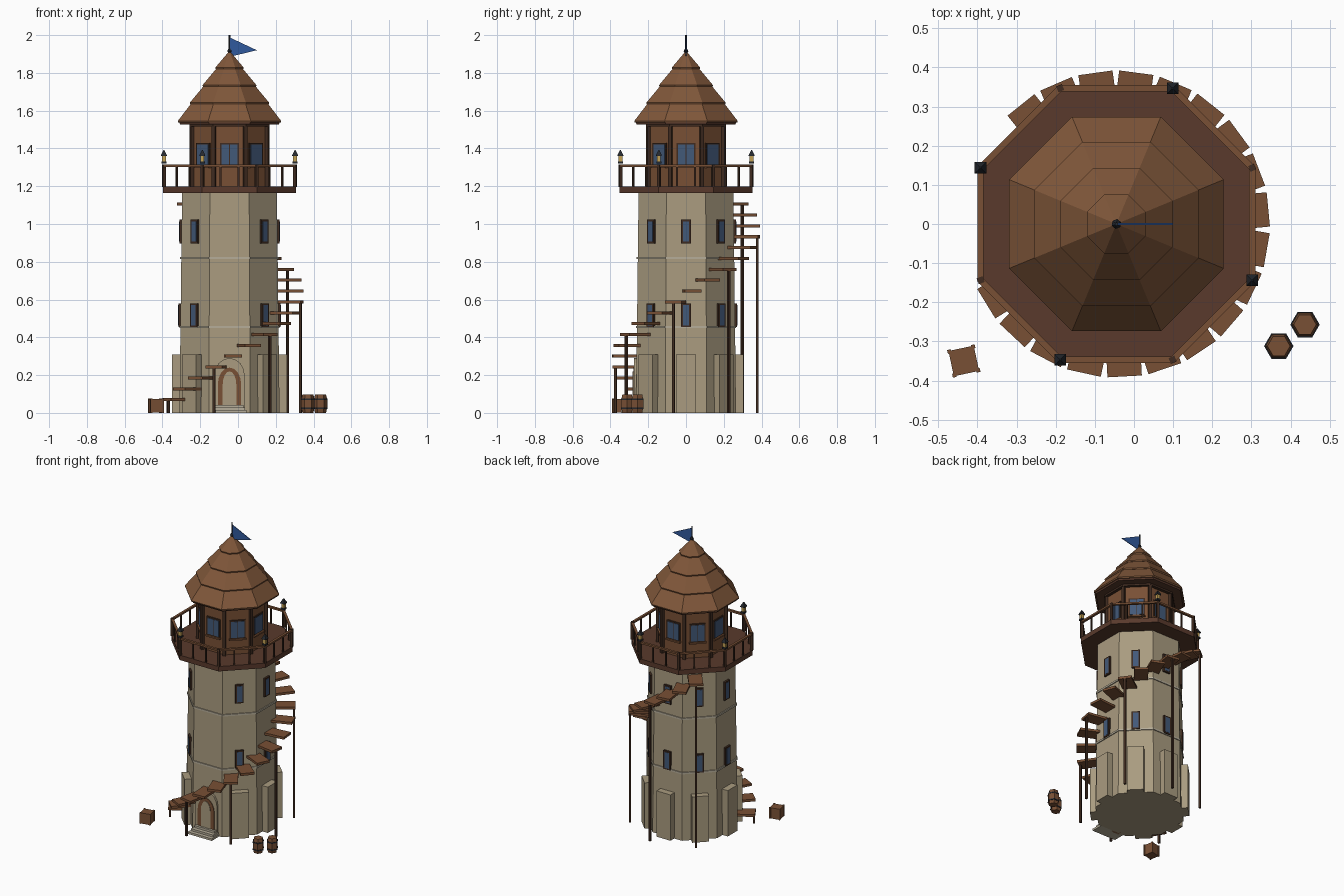
import bpy, bmesh, math
from mathutils import Matrix, Vector

if "Cube" in bpy.data.objects:
    bpy.data.objects.remove(bpy.data.objects["Cube"], do_unlink=True)

COLOURS = {
    "stone": (.40, .33, .215), "pale stone": (.47, .42, .32), "roof tile": (.215, .095, .042),
    "wood": (.19, .08, .035), "deck wood": (.10, .042, .025), "dark timber": (.05, .024, .014),
    "glass": (.055, .1, .19), "flag blue": (.03, .1, .34), "metal": (.018, .021, .027),
    "lamp yellow": (.55, .36, .09)}
mats = {}
for name, rgb in COLOURS.items():
    m = bpy.data.materials.new(name)
    m.use_nodes = True
    m.diffuse_color = (*rgb, 1)
    m.node_tree.nodes["Principled BSDF"].inputs["Base Color"].default_value = (*rgb, 1)
    mats[name] = m

parts = {}
AXIS = Vector((-.045, 0, 0))          # tower axis
OCT = math.cos(math.pi / 8)
EIGHTH = math.pi / 4


def part(name, mat):
    return parts.setdefault(name, (bmesh.new(), mat))[0]


def place(angle, origin=AXIS):
    """Local x points outward at the given angle around the origin."""
    return Matrix.Translation(origin) @ Matrix.Rotation(angle, 4, "Z")


def box(name, mat, size, at, frame=Matrix()):
    m = frame @ Matrix.Translation(at) @ Matrix.Diagonal((*size, 1))
    bmesh.ops.create_cube(part(name, mat), size=1, matrix=m)


def lathe(name, mat, profile, sides=8, origin=AXIS, turn=math.pi / 8):
    """Stack of rings from (apothem, z) pairs, capped at both ends."""
    bm, k, rings = part(name, mat), math.cos(math.pi / sides), []
    for r, z in profile:
        rings.append([bm.verts.new(place(turn + i * math.tau / sides, origin) @ Vector((r / k, 0, z)))
                      for i in range(sides)])
    for a, b in zip(rings, rings[1:]):
        for i in range(sides):
            j = (i + 1) % sides
            bm.faces.new((a[i], a[j], b[j], b[i]))
    bm.faces.new(rings[0][::-1])
    bm.faces.new(rings[-1])


def extrude_outline(name, mat, pts, x0, x1, frame):
    """Prism from a (y, z) outline between two local x depths."""
    bm = part(name, mat)
    a = [bm.verts.new(frame @ Vector((x0, y, z))) for y, z in pts]
    b = [bm.verts.new(frame @ Vector((x1, y, z))) for y, z in pts]
    n = len(pts)
    faces = [bm.faces.new(a[::-1]), bm.faces.new(b)]
    faces += [bm.faces.new((a[i], a[(i + 1) % n], b[(i + 1) % n], b[i])) for i in range(n)]
    bmesh.ops.recalc_face_normals(bm, faces=faces)


# Tower body and string courses
def wall(z):
    return .265 - .014 * z / 1.17


lathe("tower_body", "stone", [(wall(0), 0), (wall(.46), .46), (wall(.82), .82), (wall(1.17), 1.17)])
for z in (.455, .82):
    lathe("stone_band", "pale stone", [(wall(z) + .006, z - .006), (wall(z) + .006, z + .006)])

# Buttresses and tower windows on every face but the front
for i in range(8):
    if i == 6:
        continue
    f = place(i * EIGHTH)
    box("buttress", "stone", (.07, .105, .31), (.27, 0, .155), f)
    for z in (.517, .96):
        w = wall(z)
        box("tower_window_frame", "dark timber", (.024, .052, .125), (w, 0, z), f)
        box("tower_window_glass", "glass", (.027, .034, .107), (w, 0, z), f)

# Arched doorway and steps
front = place(-math.pi / 2)


def arch(half, base, spring, top):
    curve = [(half * math.cos(math.pi * t / 8), spring + (top - spring) * math.sin(math.pi * t / 8))
             for t in range(9)]
    return [(half, base)] + curve + [(-half, base)]


extrude_outline("door_surround", "stone", arch(.08, 0, .2, .29), .24, .275, front)
extrude_outline("door", "wood", arch(.062, 0, .15, .24), .25, .279, front)
extrude_outline("door_panel", "stone", arch(.036, 0, .15, .22), .25, .282, front)
for k, (reach, w) in enumerate(((.345, .18), (.32, .165), (.295, .15))):
    box("door_step", "pale stone", (reach - .24, w, .014), ((reach + .24) / 2, 0, .007 + k * .014), front)

# Winding stair with a post under every third tread
for i in range(19):
    z = .07 + .0575 * i
    f = place(math.radians(211.5 + 15.4 * i))
    box("stair_tread", "wood", (.14, .088, .016), (.32, 0, z), f)
    if i % 3 == 0:
        box("stair_post", "dark timber", (.013, .013, z), (.381, 0, z / 2), f)

# Gallery deck, railing and lanterns
lathe("gallery_deck", "deck wood", [(.352, 1.165), (.352, 1.198)])
for i in range(8):
    f = place(i * EIGHTH)
    box("gallery_top_rail", "wood", (.016, .293, .012), (.347, 0, 1.308), f)
    for y in (-.048, .048):
        box("gallery_baluster", "dark timber", (.009, .009, .11), (.347, y, 1.253), f)
    c = place((i + .5) * EIGHTH)
    r = .347 / OCT
    box("gallery_post", "dark timber", (.016, .016, .12), (r, 0, 1.256), c)
    if i % 2:
        at = c @ Vector((r, 0, 0))
        box("lantern_base", "metal", (.026, .026, .012), at + Vector((0, 0, 1.325)))
        box("lantern_lamp", "lamp yellow", (.02, .02, .034), at + Vector((0, 0, 1.346)))
        lathe("lantern_cap", "metal", [(.015, 1.36), (.015, 1.366), (.002, 1.392)], 4, at, EIGHTH)

# Watch room with corner posts and windows
lathe("watch_room", "wood", [(.192, 1.195), (.192, 1.54)])
lathe("watch_room_plate", "dark timber", [(.212, 1.515), (.212, 1.535)])
for i in range(8):
    f = place(i * EIGHTH)
    box("room_corner_post", "dark timber", (.018, .018, .34), (.2 / OCT, 0, 1.365), place((i + .5) * EIGHTH))
    box("room_window_frame", "dark timber", (.02, .1, .125), (.189, 0, 1.367), f)
    box("room_window_sill", "wood", (.03, .105, .01), (.195, 0, 1.302), f)
    for y in (-.0215, .0215):
        box("room_window_glass", "glass", (.02, .04, .108), (.192, y, 1.367), f)

# Tiered roof
tiers = [(.272, 1.545), (.208, 1.642), (.141, 1.735), (.073, 1.828), (.012, 1.912)]
lathe("roof_eave", "deck wood", [(.262, 1.527), (.268, 1.545)])
for (r, z), (r2, z2) in zip(tiers, tiers[1:]):
    lathe("roof_tier", "roof tile", [(r, z - .008), (r + .002, z), (max(r2 - .008, .003), z2)])
    if r < .27:
        lathe("roof_tier_shadow_strip", "dark timber", [(r - .003, z - .014), (r - .003, z - .007)])

# Flagpole and pennant
lathe("flagpole", "metal", [(.004, 1.89), (.004, 2)], 6)
lathe("pole_finial", "metal", [(.004, 1.9), (.011, 1.915), (.004, 1.93)], 6)
extrude_outline("pennant", "flag blue", [(0, 1.988), (0, 1.885), (-.145, 1.92)], -.002, .002, front @ Matrix.Rotation(math.pi, 4, "Z"))

# Crate with corner battens
crate = place(math.radians(12), Vector((-.435, -.35, 0)))
box("crate", "wood", (.066, .066, .072), (0, 0, .037), crate)
for x in (-1, 1):
    for y in (-1, 1):
        box("crate_batten", "wood", (.01, .01, .075), (x * .031, y * .031, .0375), crate)

# Barrels with hoops
for at in (Vector((.37, -.312, 0)), Vector((.437, -.257, 0))):
    lathe("barrel", "wood", [(.025, 0), (.031, .03), (.031, .068), (.025, .098)], 6, at, 0)
    for z in (.024, .072):
        lathe("barrel_hoop", "metal", [(.0325, z - .004), (.0325, z + .004)], 6, at, 0)

# Turn every collected part into an object
for name, (bm, mat) in parts.items():
    mesh = bpy.data.meshes.new(name)
    bm.to_mesh(mesh)
    bm.free()
    mesh.materials.append(mats[mat])
    bpy.context.scene.collection.objects.link(bpy.data.objects.new(name, mesh))
